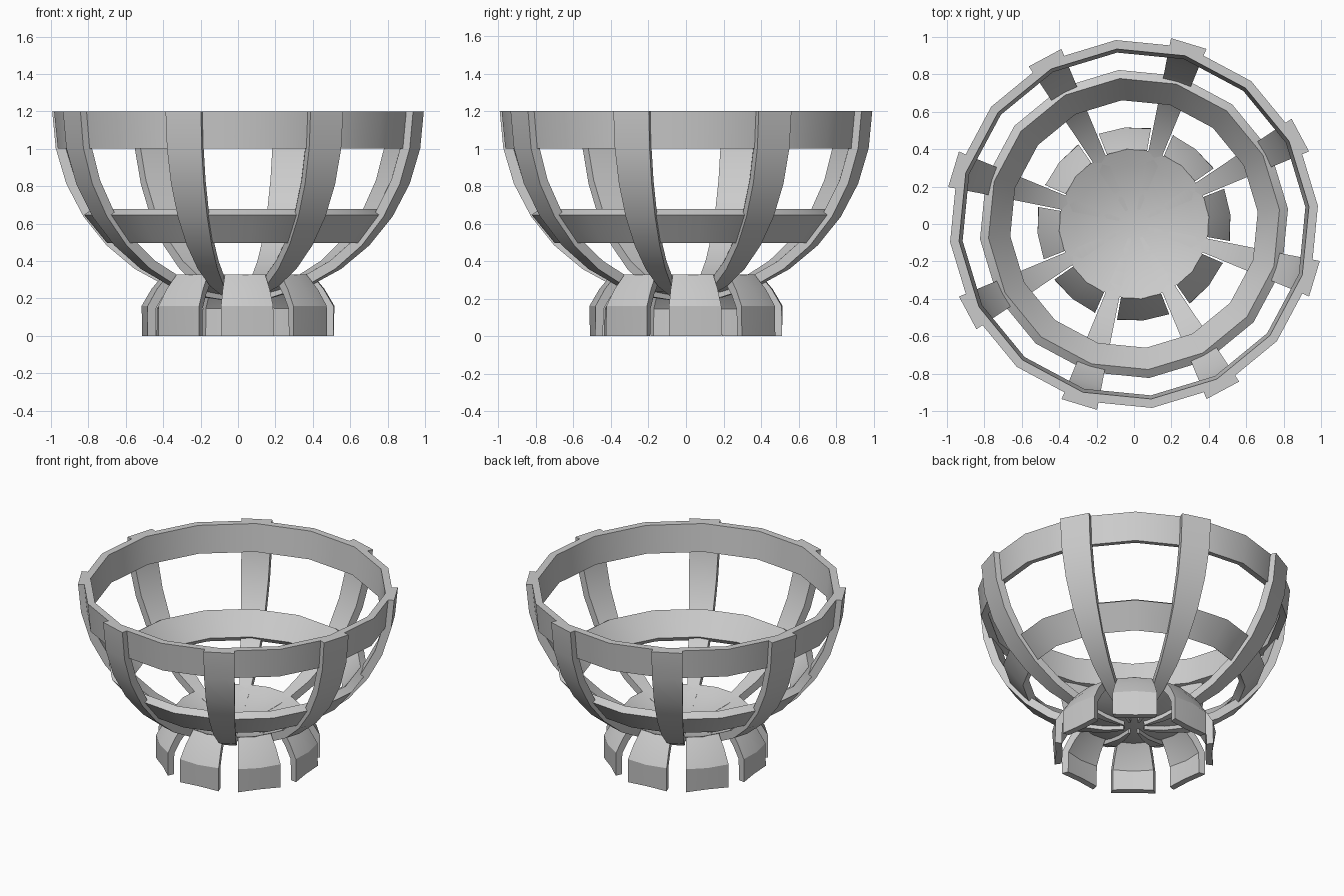
import bpy, bmesh
from math import sin, cos, radians

if "Cube" in bpy.data.objects:
    bpy.data.objects.remove(bpy.data.objects["Cube"])

TURN = 5.625      # whole bowl is twisted by this many degrees
CENTRE_Z = 1.2    # centre of the hemisphere the bowl follows


def arc(radius, degs):
    """Points (r, z) down the hemisphere, 0 = rim, 90 = bottom."""
    return [(radius * cos(radians(d)), CENTRE_Z - radius * sin(radians(d))) for d in degs]


def sweep(name, outer, inner, angles, closed=False, pinch=1.0):
    """Sweep the shell section (outer + inner profile) around z."""
    section = outer + inner[::-1]
    n, m = len(section), len(angles)
    bm = bmesh.new()
    rows = []
    for i, a in enumerate(angles):
        row = []
        for r, z in section:
            if not closed and 0 < i < m - 1 and z == 0:
                r *= pinch
            row.append(bm.verts.new((r * cos(radians(a)), r * sin(radians(a)), z)))
        rows.append(row)
    for i in range(m if closed else m - 1):
        p, q = rows[i], rows[(i + 1) % m]
        for j in range(n):
            k = (j + 1) % n
            bm.faces.new((p[j], q[j], q[k], p[k]))
    if not closed:
        # end walls as quads between outer and inner profile
        for row in (rows[0], rows[-1]):
            for j in range(len(outer) - 1):
                bm.faces.new((row[j], row[j + 1], row[n - 2 - j], row[n - 1 - j]))
    bmesh.ops.remove_doubles(bm, verts=bm.verts, dist=1e-4)
    bmesh.ops.recalc_face_normals(bm, faces=bm.faces)
    mesh = bpy.data.meshes.new(name)
    bm.to_mesh(mesh)
    bm.free()
    ob = bpy.data.objects.new(name, mesh)
    bpy.context.collection.objects.link(ob)
    bpy.ops.object.select_all(action='DESELECT')
    ob.select_set(True)
    bpy.context.view_layer.objects.active = ob
    bpy.ops.object.shade_smooth_by_angle(angle=radians(30))
    return ob


ring_angles = [TURN + 22.5 * i for i in range(16)]

# rim band and middle band
sweep("rim_band", arc(0.988, [0, 11.6]), arc(0.94, [0, 11.6]), ring_angles, True)
sweep("middle_band", arc(0.995, [33.75, 45]), arc(0.94, [33.75, 45]), ring_angles, True)

# shallow dish closing the bottom
sweep("bottom_dish", arc(0.985, [66.5, 72, 78, 84, 90]),
      arc(0.96, [65.2, 71, 78, 84, 90]), ring_angles, True)

# vertical ribs, narrowing towards the bottom
steps = [11.25 * i for i in range(8)] + [86]
for i in range(8):
    a = TURN + 22.5 + 45 * i
    sweep(f"rib_{i + 1}", arc(1.013, steps), arc(0.96, steps), [a - 5.6, a + 5.6])

# flared foot segments between the ribs
foot_out = [(0.52, 0), (0.518, 0.16), (0.465, 0.25), (0.40, 0.328)]
foot_in = [(0.475, 0), (0.472, 0.145), (0.425, 0.22), (0.36, 0.29)]
for i in range(8):
    a = TURN + 45 * i
    sweep(f"foot_{i + 1}", foot_out, foot_in, [a - 15.7, a, a + 15.7], pinch=0.95)
